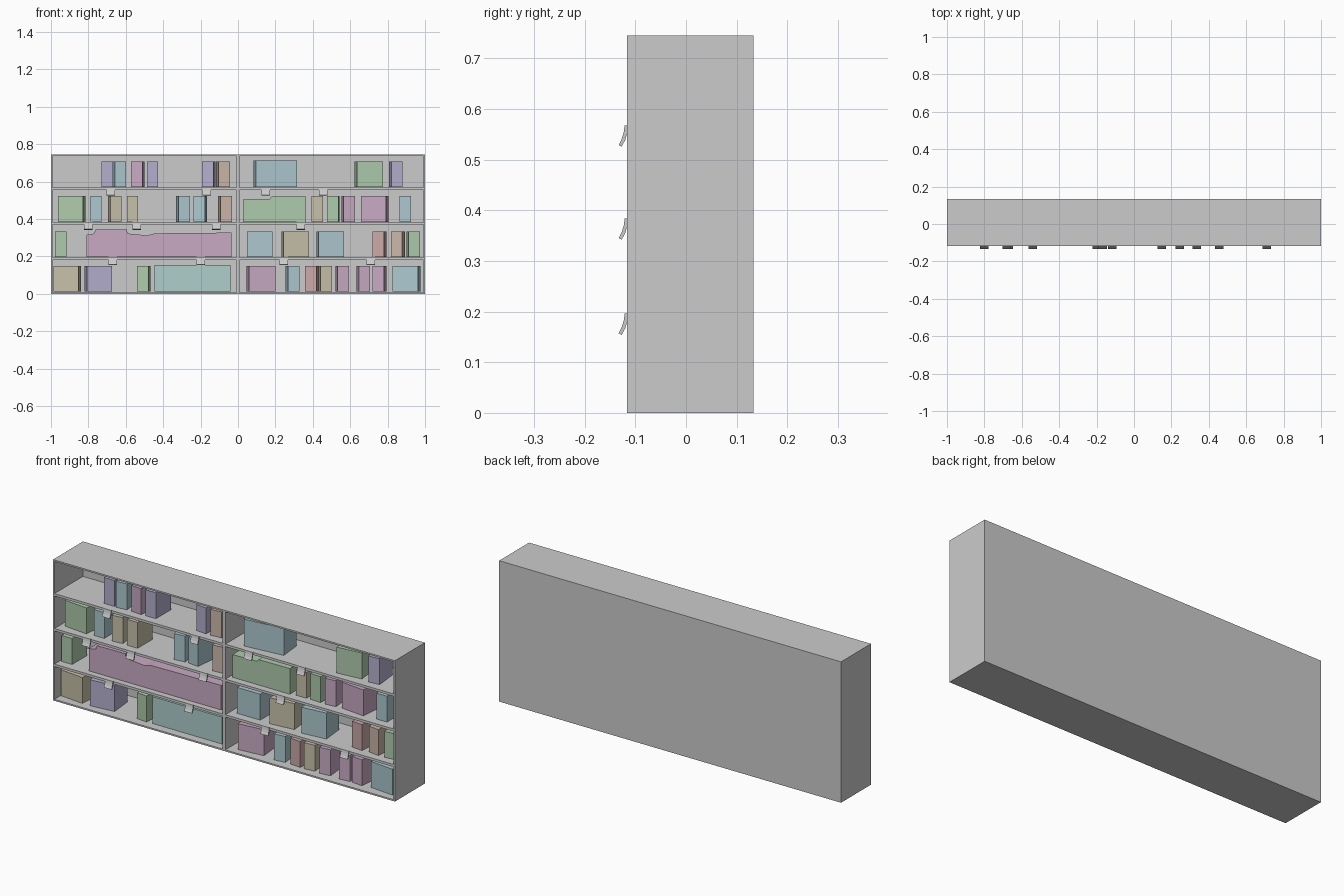
import bpy, bmesh, math

if "Cube" in bpy.data.objects:
    bpy.data.objects.remove(bpy.data.objects["Cube"])

COLOURS = {
    "teal": (0.42, 0.58, 0.63, 1), "green": (0.43, 0.60, 0.42, 1),
    "pink": (0.58, 0.40, 0.55, 1), "purple": (0.46, 0.43, 0.62, 1),
    "olive": (0.57, 0.53, 0.40, 1), "orange": (0.60, 0.47, 0.40, 1),
    "red": (0.60, 0.40, 0.40, 1), "aqua": (0.42, 0.62, 0.60, 1),
}
MATS = {}
for key, col in COLOURS.items():
    MATS[key] = bpy.data.materials.new("cover_" + key)
    MATS[key].diffuse_color = col


def prism(name, profile, depth, loc, axis="y", colour=None, yaw=0):
    """Extrude a 2D profile: (x, z) along +y, or (y, z) along +x."""
    bm = bmesh.new()
    verts = [bm.verts.new((a, 0, b) if axis == "y" else (0, a, b)) for a, b in profile]
    face = bm.faces.new(verts)
    new = bmesh.ops.extrude_face_region(bm, geom=[face])["geom"]
    move = (0, depth, 0) if axis == "y" else (depth, 0, 0)
    bmesh.ops.translate(bm, vec=move, verts=[g for g in new if isinstance(g, bmesh.types.BMVert)])
    bmesh.ops.recalc_face_normals(bm, faces=bm.faces[:])
    mesh = bpy.data.meshes.new(name)
    bm.to_mesh(mesh)
    bm.free()
    ob = bpy.data.objects.new(name, mesh)
    ob.location = loc
    ob.rotation_euler.z = yaw
    if colour:
        mesh.materials.append(MATS[colour])
    bpy.context.collection.objects.link(ob)
    return ob


def board(name, x0, x1, y0, y1, z0, z1):
    prism(name, [(x0, z0), (x1, z0), (x1, z1), (x0, z1)], y1 - y0, (0, y0, 0))


# cabinet shell
W, F, B, H, T = 1.0, -0.117, 0.133, 0.745, 0.008
TOPS = [0.008, 0.194, 0.382, 0.567]          # upper face of each shelf
board("bottom_board", -W, W, F, B, 0, T)
board("top_board", -W, W, F, B, H - T, H)
board("left_side", -W, -W + T, F, B, T, H - T)
board("right_side", W - T, W, F, B, T, H - T)
board("back_panel", -W + T, W - T, B - 0.012, B, T, H - T)
board("middle_divider", -0.008, 0.008, F, B - 0.012, T, H - T)
for z in TOPS[1:]:
    board("shelf_left", -W + T, -0.008, F, B - 0.012, z - 0.013, z)
    board("shelf_right", 0.008, W - T, F, B - 0.012, z - 0.013, z)

# curved label tabs hanging on the shelf edges
TAB = [(-0.115, 0), (-0.116, -0.015), (-0.120, -0.029), (-0.127, -0.042),
       (-0.133, -0.039), (-0.127, -0.027), (-0.123, -0.014), (-0.121, 0)]
for z, xs in ((0.568, (-0.68, -0.167, 0.148, 0.455)),
              (0.384, (-0.80, -0.542, -0.117, 0.335)),
              (0.196, (-0.67, -0.20, 0.245, 0.71))):
    for x in xs:
        prism("label_tab", TAB, 0.045, (x - 0.0225, 0, z), axis="x")

# books: (centre x, turn direction, colour, width)
N, M = 0.061, 0.136                          # single book, bundle


def row(level, books):
    for x, turn, colour, w in books:
        h = 0.142 if w > 0.2 else 0.137
        prism("book" if w == N else "book_bundle",
              [(-w / 2, 0), (w / 2, 0), (w / 2, h), (-w / 2, h)], 0.125,
              (x, -0.077, TOPS[level] + 0.003), colour=colour, yaw=turn * 0.1)


row(3, [(-0.70, 0, "purple", N), (-0.628, 1, "teal", N), (-0.542, -1, "pink", N),
        (-0.457, 0, "purple", N), (-0.162, -1, "purple", N), (-0.074, 1, "orange", N),
        (0.205, 1, "teal", 0.22), (0.705, 1, "green", 0.139), (0.85, 1, "purple", N)])
row(2, [(-0.896, -1, "green", M), (-0.759, 0, "teal", N), (-0.652, 1, "olive", N),
        (-0.564, 0, "olive", N), (-0.288, 1, "teal", N), (-0.208, -1, "teal", N),
        (-0.063, 1, "orange", N), (0.424, 0, "olive", N), (0.507, -0.5, "green", N),
        (0.595, 1, "pink", N), (0.724, -1, "pink", M), (0.895, 0, "teal", N)])
row(1, [(-0.947, 0, "green", N), (0.116, 0, "teal", M), (0.312, 1, "olive", M),
        (0.499, 1, "teal", M), (0.75, -1, "red", N), (0.847, -1.3, "orange", N),
        (0.943, 1, "green", N)])
row(0, [(-0.92, -1, "olive", M), (-0.74, 1, "purple", M), (-0.51, -1, "green", N),
        (-0.243, 0, "aqua", 0.407), (0.13, 1, "pink", 0.144), (0.298, 1, "teal", N),
        (0.389, -0.8, "red", N), (0.472, 1, "olive", N), (0.563, 1, "pink", N),
        (0.676, 1, "pink", N), (0.75, -1, "pink", N), (0.895, -1, "teal", M)])

# long bundles with uneven tops
prism("long_bundle_pink",
      [(-0.81, 0), (-0.035, 0), (-0.035, 0.13), (-0.445, 0.126), (-0.485, 0.115),
       (-0.59, 0.125), (-0.597, 0.148), (-0.762, 0.146), (-0.77, 0.125), (-0.81, 0.118)],
      0.125, (0, -0.09, TOPS[1] + 0.003), colour="pink")
prism("long_bundle_green",
      [(0.027, 0), (0.363, 0), (0.363, 0.136), (0.18, 0.134), (0.17, 0.123), (0.027, 0.12)],
      0.125, (0, -0.085, TOPS[2] + 0.003), colour="green")

for m in bpy.data.materials:
    if m.users and not m.is_grease_pencil:
        m.use_nodes = True
        m.node_tree.nodes["Principled BSDF"].inputs["Base Color"].default_value = m.diffuse_color
